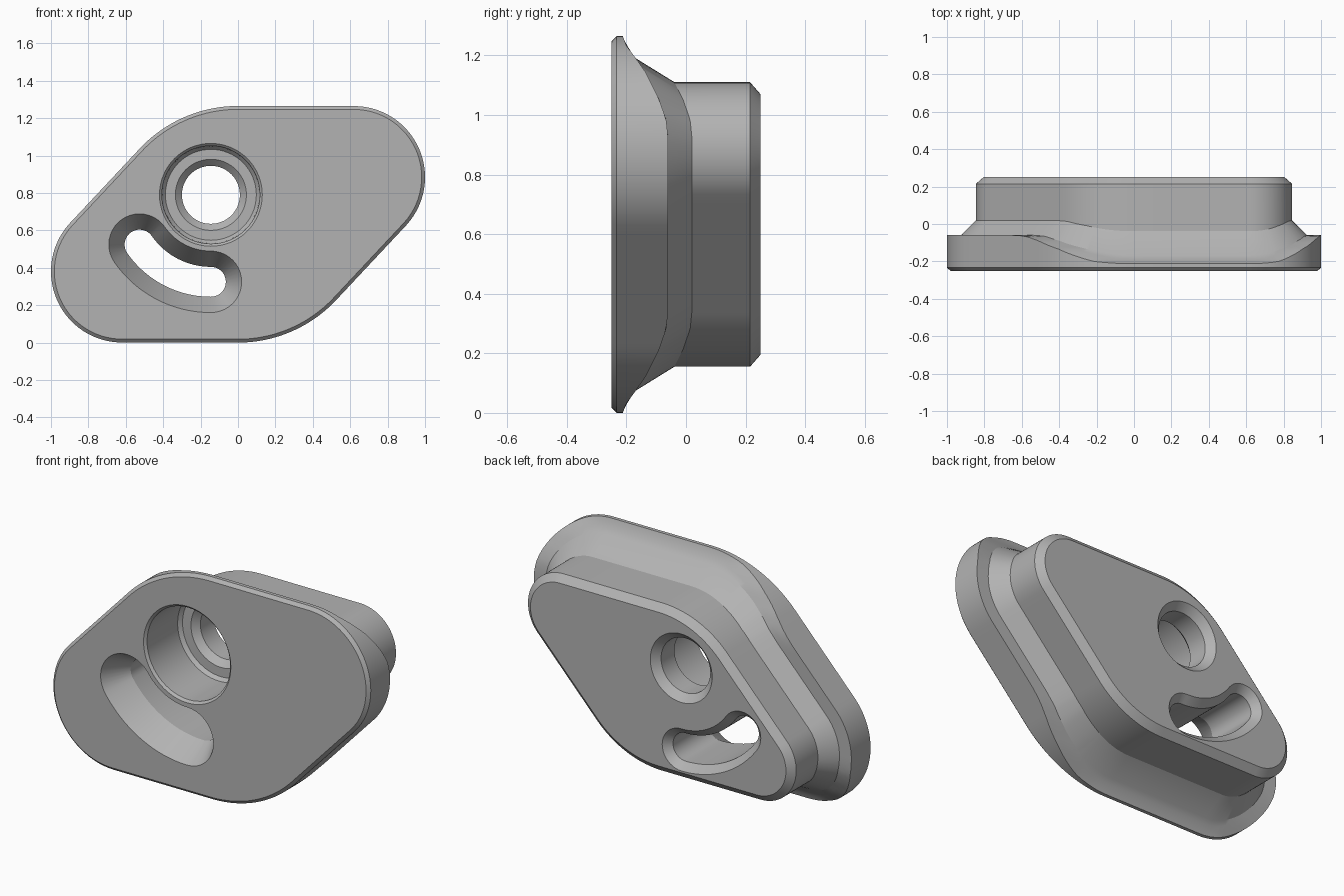
import bpy, bmesh
from math import sin, cos, radians

cube = bpy.data.objects.get("Cube")
if cube:
    bpy.data.objects.remove(cube, do_unlink=True)

MID = 0.6325                      # height of the centre of symmetry
HOLE = (-0.145, 0.79)             # bore centre, also the slot's pivot

grey = bpy.data.materials.new("plain grey")
grey.use_nodes = True
grey.diffuse_color = (0.45, 0.45, 0.45, 1)
grey.node_tree.nodes["Principled BSDF"].inputs["Base Color"].default_value = grey.diffuse_color


def arc(cx, cz, r, a0, a1, n):
    angles = [radians(a0 + (a1 - a0) * i / n) for i in range(n + 1)]
    return [(cx + r * cos(a), cz + r * sin(a)) for a in angles]


def outline(inset):
    """Rounded skewed lozenge: half of it, then its half-turn copy."""
    low = arc(-0.62, 0.3805, 0.38 - inset, 270, 137.7, 28)
    sweep = arc(0, 0.545, 0.72 - inset, 137.7, 90, 24)
    (x0, z0), (x1, z1) = low[-1], sweep[0]
    slope = [(x0 + (x1 - x0) * t / 12, z0 + (z1 - z0) * t / 12) for t in range(1, 12)]
    half = low + slope + sweep
    return half + [(-x, 2 * MID - z) for x, z in half]


def slot_outline(w):
    """Arc slot of half width w around the bore."""
    r, a0, a1 = 0.465, 214.9, 270
    ends = [(HOLE[0] + r * cos(radians(a)), HOLE[1] + r * sin(radians(a))) for a in (a0, a1)]
    pts = arc(*HOLE, r + w, a0, a1, 24)
    pts += arc(*ends[1], w, a1, a1 + 180, 20)[1:]
    pts += arc(*HOLE, r - w, a1, a0, 24)[1:]
    return pts + arc(*ends[0], w, a0 - 180, a0, 20)[1:-1]


def flange_back(z):
    """Depth of the flange's back, swept forward toward top and bottom."""
    knots = [(0.29, -0.06), (0.35, -0.066), (0.42, -0.09), (0.51, -0.135),
             (0.56, -0.17), (0.6, -0.2), (0.634, -0.213)]
    d = abs(z - MID)
    if d <= knots[0][0]:
        return knots[0][1]
    for (d0, y0), (d1, y1) in zip(knots, knots[1:]):
        if d <= d1:
            return y0 + (y1 - y0) * (d - d0) / (d1 - d0)
    return knots[-1][1]


def level(pts, y):
    return [(x, y, z) for x, z in pts]


def swept(pts, lift=0.0):
    return [(x, flange_back(z) + lift, z) for x, z in pts]


def loft(name, rings):
    bm = bmesh.new()
    loops = [[bm.verts.new(p) for p in ring] for ring in rings]
    for a, b in zip(loops, loops[1:]):
        for i in range(len(a)):
            j = (i + 1) % len(a)
            bm.faces.new((a[i], a[j], b[j], b[i]))
    bm.faces.new(loops[0])
    bm.faces.new(loops[-1])
    bmesh.ops.recalc_face_normals(bm, faces=bm.faces)
    mesh = bpy.data.meshes.new(name)
    bm.to_mesh(mesh)
    bm.free()
    mesh.materials.append(grey)
    obj = bpy.data.objects.new(name, mesh)
    bpy.context.collection.objects.link(obj)
    return obj


# Chamfered flange, swept shoulder and raised boss as one solid
body = loft("flanged_body", [
    level(outline(0.018), -0.25),
    level(outline(0), -0.233),
    swept(outline(0)),
    swept(outline(0.025)),
    swept(outline(0.05)),
    swept(outline(0.075)),
    swept(outline(0.155), 0.08),
    level(outline(0.155), 0.215),
    level(outline(0.195), 0.25),
])

# Stepped bore: counterbore, seat, through hole, back chamfer
bore_profile = [(0.29, -0.265), (0.262, -0.237), (0.26, 0.035), (0.243, 0.055), (0.19, 0.055),
                (0.155, 0.09), (0.155, 0.21), (0.21, 0.265)]
bore = loft("bore_cutter", [level(arc(*HOLE, r, 0, 360, 64)[:-1], y) for r, y in bore_profile])

# Curved slot: tapered mouth, straight wall, back chamfer
slot_profile = [(0.173, -0.265), (0.08, -0.1), (0.08, 0.21), (0.135, 0.265)]
slot = loft("slot_cutter", [level(slot_outline(w), y) for w, y in slot_profile])

bpy.context.view_layer.objects.active = body
body.select_set(True)
for cutter in (bore, slot):
    cutter.hide_render = True
    cut = body.modifiers.new(cutter.name, "BOOLEAN")
    cut.operation = "DIFFERENCE"
    cut.solver = "EXACT"
    cut.object = cutter
    bpy.ops.object.modifier_apply(modifier=cut.name)
    bpy.data.objects.remove(cutter, do_unlink=True)

bpy.ops.object.shade_smooth_by_angle(angle=radians(24))
